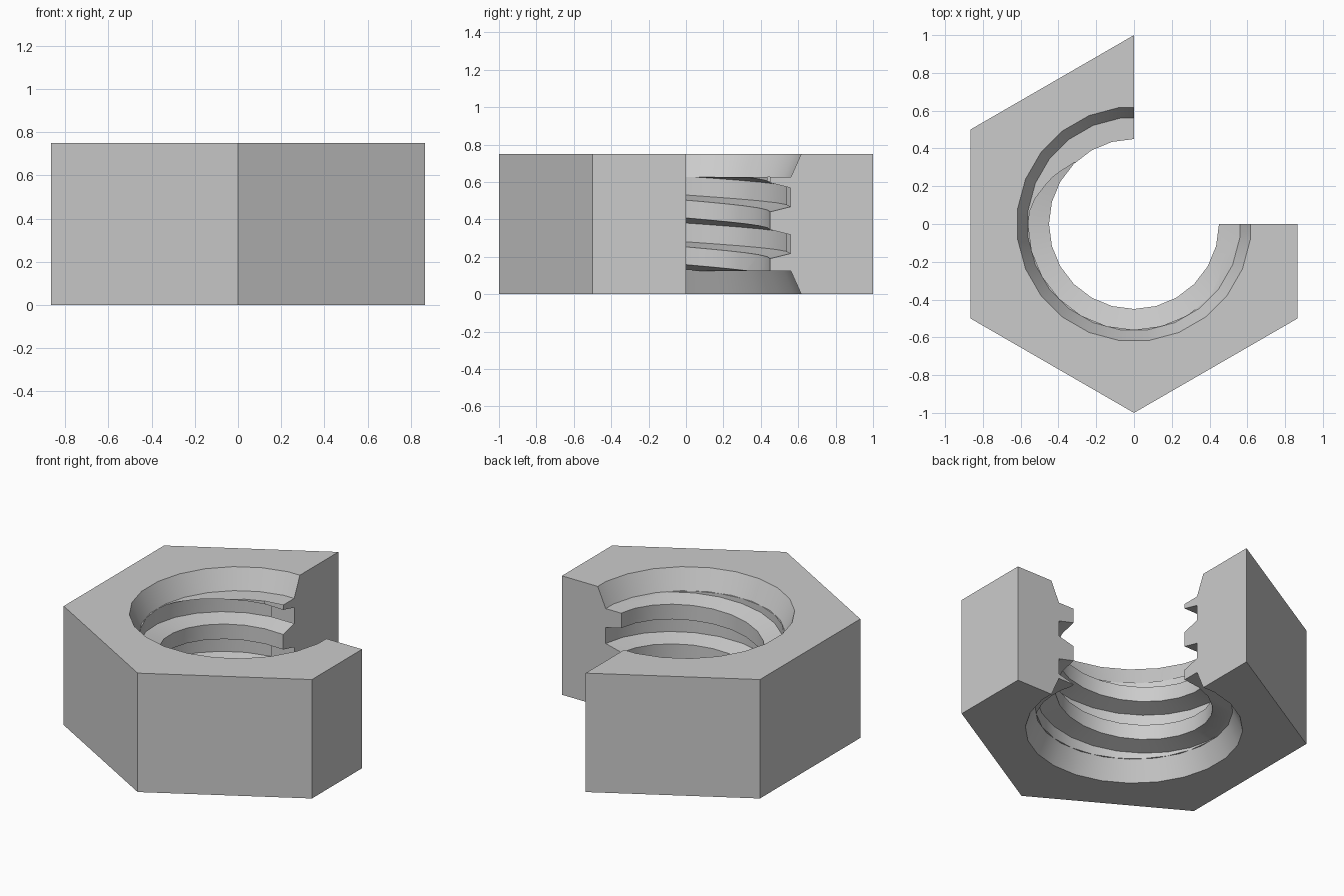
import bpy, bmesh
from math import sin, cos, pi, radians

HEIGHT, PITCH, SEGS = 0.75, 0.25, 24
MINOR, MAJOR = 0.45, 0.56

if "Cube" in bpy.data.objects:
    bpy.data.objects.remove(bpy.data.objects["Cube"], do_unlink=True)

steel = bpy.data.materials.new("steel_grey")
steel.use_nodes = True
colour = (0.6, 0.6, 0.6, 1)
steel.diffuse_color = colour
steel.node_tree.nodes["Principled BSDF"].inputs["Base Color"].default_value = colour


def add_object(name, bm):
    bmesh.ops.recalc_face_normals(bm, faces=bm.faces)
    mesh = bpy.data.meshes.new(name)
    bm.to_mesh(mesh)
    bm.free()
    mesh.materials.append(steel)
    obj = bpy.data.objects.new(name, mesh)
    bpy.context.collection.objects.link(obj)
    return obj


def frustum(name, sides, turn, r_low, r_high, z_low, z_high):
    bm = bmesh.new()
    rings = []
    for r, z in ((r_low, z_low), (r_high, z_high)):
        angles = [turn + 2 * pi * i / sides for i in range(sides)]
        rings.append([bm.verts.new((r * cos(a), r * sin(a), z)) for a in angles])
        bm.faces.new(rings[-1])
    low, high = rings
    for i in range(sides):
        j = (i + 1) % sides
        bm.faces.new((low[i], low[j], high[j], high[i]))
    return add_object(name, bm)


def thread_rod(name):
    # One pitch of the profile, measured up from the middle of a thread crest
    tooth = ((MINOR, 0.0475), (MAJOR, 0.075), (MAJOR, 0.175), (MINOR, 0.2025))
    profile = [(r, z + k * PITCH) for k in range(-3, 4) for r, z in tooth]
    bm = bmesh.new()
    columns = []
    for i in range(SEGS + 1):
        a = 2 * pi * i / SEGS
        rise = 0.33 + PITCH * i / SEGS
        columns.append([bm.verts.new((r * cos(a), r * sin(a), z + rise)) for r, z in profile])
    for c, d in zip(columns, columns[1:]):
        for k in range(len(profile) - 1):
            bm.faces.new((c[k], d[k], d[k + 1], c[k + 1]))
    bmesh.ops.remove_doubles(bm, verts=bm.verts, dist=0.0005)
    # Close both ends with a fan towards the axis
    ends = [e for e in bm.edges if e.is_boundary]
    tips = [bm.verts.new((0, 0, z)) for z in (-1, 2)]
    for e in ends:
        bm.faces.new((*e.verts, tips[e.verts[0].co.z > HEIGHT / 2]))
    return add_object(name, bm)


def quarter_block(name):
    bm = bmesh.new()
    bmesh.ops.create_cube(bm, size=2)
    bmesh.ops.translate(bm, verts=bm.verts, vec=(1, 1, HEIGHT / 2))
    bmesh.ops.scale(bm, verts=bm.verts, vec=(1.2, 1.2, 1))
    return add_object(name, bm)


# Hexagonal body
nut = frustum("hex_nut", 6, pi / 2, 1, 1, 0, HEIGHT)

# Threaded hole, countersinks and the quarter cut-away
half = pi / SEGS
cutters = [
    thread_rod("thread_cutter"),
    frustum("lower_countersink", SEGS, half, 0.644, 0.565, -0.05, 0.125),
    frustum("upper_countersink", SEGS, half, 0.565, 0.644, HEIGHT - 0.125, HEIGHT + 0.05),
    quarter_block("quarter_cutter"),
]
bpy.context.view_layer.objects.active = nut
for cutter in cutters:
    cutter.hide_render = True
    cut = nut.modifiers.new(cutter.name, "BOOLEAN")
    cut.operation, cut.solver, cut.object = "DIFFERENCE", "EXACT", cutter
    bpy.ops.object.modifier_apply(modifier=cut.name)
    bpy.data.objects.remove(cutter, do_unlink=True)

# Smooth round walls, crisp edges
bpy.ops.object.select_all(action="DESELECT")
nut.select_set(True)
bpy.ops.object.shade_smooth_by_angle(angle=radians(20))
